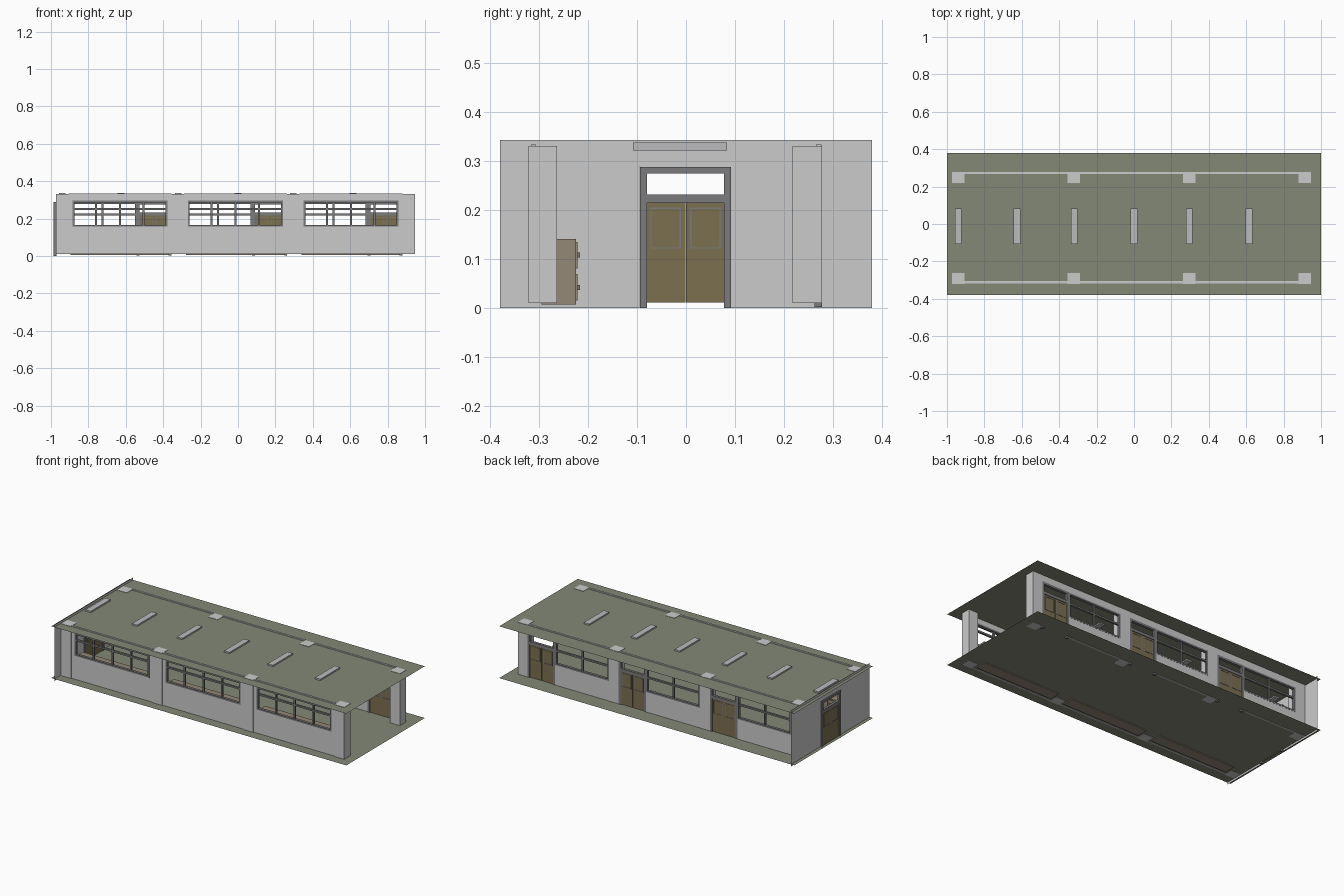
import bpy, bmesh
from mathutils import Vector, Matrix

if "Cube" in bpy.data.objects:
    bpy.data.objects.remove(bpy.data.objects["Cube"])


def mat(name, c):
    m = bpy.data.materials.new(name)
    m.diffuse_color = (*c, 1)
    m.use_nodes = True
    m.node_tree.nodes["Principled BSDF"].inputs["Base Color"].default_value = m.diffuse_color
    return m


OLIVE = mat("olive", (0.23, 0.25, 0.18))
BROWN = mat("door_brown", (0.20, 0.16, 0.08))
BEIGE = mat("locker_beige", (0.30, 0.25, 0.18))
FRAME = mat("frame_grey", (0.2, 0.2, 0.21))
LAMP = mat("lamp_grey", (0.5, 0.5, 0.52))


def boxes(name, items, material=None):
    """One object from boxes given as (x0, x1, y0, y1, z0, z1)."""
    bm = bmesh.new()
    for x0, x1, y0, y1, z0, z1 in items:
        c = Vector((x0 + x1, y0 + y1, z0 + z1)) / 2
        s = Matrix.Diagonal((x1 - x0, y1 - y0, z1 - z0, 1))
        bmesh.ops.create_cube(bm, size=1, matrix=Matrix.Translation(c) @ s)
    return finish(name, bm, material)


def sheet(name, quads, material=None):
    bm = bmesh.new()
    for q in quads:
        bm.faces.new([bm.verts.new(p) for p in q])
    return finish(name, bm, material)


def finish(name, bm, material):
    me = bpy.data.meshes.new(name)
    bm.to_mesh(me)
    bm.free()
    ob = bpy.data.objects.new(name, me)
    bpy.context.collection.objects.link(ob)
    if material:
        me.materials.append(material)
    return ob


def window(name, x0, x1, z0, z1, y, panes, bar_z):
    """Outer frame, transom bar and evenly spaced mullions."""
    t, d = 0.010, 0.008
    a, b = y - d, y + d
    parts = [(x0, x0 + t, a, b, z0, z1), (x1 - t, x1, a, b, z0, z1),
             (x0, x1, a, b, z0, z0 + t), (x0, x1, a, b, z1 - t, z1),
             (x0, x1, y - .006, y + .006, bar_z - .005, bar_z + .005)]
    for i in range(1, panes):
        x = x0 + (x1 - x0) * i / panes
        parts.append((x - .005, x + .005, y - .005, y + .005, z0, z1))
    boxes(name, parts, FRAME)


def double_door(name, matrix):
    """Door in the local xz plane, centred on x = 0, open transom above."""
    w, o = 0.0785, 0.093
    frame = boxes(name + "_frame", [
        (-o, -w, -.008, .008, 0, .288), (w, o, -.008, .008, 0, .288),
        (-w, w, -.008, .008, .2745, .288), (-w, w, -.008, .008, .214, .2316)], FRAME)
    leaves = boxes(name + "_leaves", [(-w, -.0005, -.004, .004, .011, .214),
                                      (.0005, w, -.004, .004, .011, .214)], BROWN)
    trim = []
    for a, b in ((-.072, -.009), (.009, .072)):
        for x0, x1, z0, z1 in ((a, a + .003, .121, .205), (b - .003, b, .121, .205),
                               (a, b, .121, .124), (a, b, .202, .205)):
            trim.append((x0, x1, -.006, .006, z0, z1))
    trims = boxes(name + "_panel_trim", trim, FRAME)
    for ob in (frame, leaves, trims):
        ob.data.transform(matrix)


# Floor and ceiling sheets
for name, z in (("floor", .012), ("ceiling", .329)):
    sheet(name, [[(-1, -.38, z), (1, -.38, z), (1, .38, z), (-1, .38, z)]], OLIVE)

# End wall sheet around its door
X = -.978
sheet("end_wall", [[(X, a, c), (X, b, c), (X, b, d), (X, a, d)] for a, b, c, d in
                   ((-.38, -.095, 0, .343), (.091, .38, 0, .343), (-.095, .091, .288, .343))])
double_door("end_door", Matrix.Translation((X, -.001, 0)) @ Matrix.Rotation(1.5707963, 4, 'Z'))

# Pillars
PX = [-.94, -.323, .295, .912]
boxes("pillars", [(x - .033, x + .033, a, b, .01, .331)
                  for x in PX for a, b in ((-.322, -.263), (.218, .278))])

# Ceiling lamps
boxes("ceiling_lamps", [(x - .018, x + .018, -.108, .084, .3214, .338)
                        for x in (-.94, -.625, -.32, 0, .295, .615)], LAMP)

# Three repeated bays
for n in range(3):
    x0, x1 = PX[n] + .033, PX[n + 1] - .033
    tag = f"_{n + 1}"

    # Front wall with window
    w0, w1, a, b = x0 + .022, x1 - .022, -.317, -.306
    boxes("front_wall" + tag, [(x0, x1, a, b, .01, .157), (x0, x1, a, b, .297, .334),
                               (x0, w0, a, b, .157, .297), (w1, x1, a, b, .157, .297)])
    window("front_window" + tag, w0, w1, .157, .297, -.312, 4, .252)

    # Back wall with window and double door
    d0, a, b = x1 - .186, .266, .277
    boxes("back_wall" + tag, [(x0, d0, a, b, .01, .135), (x0, x1, a, b, .288, .334)])
    window("back_window" + tag, x0, d0, .135, .288, .270, 2, .223)
    double_door("back_door" + tag, Matrix.Translation((x1 - .093, .270, 0.002)))

    # Lockers along the front wall
    l0, l1, cols = x0 + .012, x1 - .012, 6
    boxes("locker_body" + tag, [(l0, l1, -.295, -.225, .007, .141)], BEIGE)
    doors, knobs = [], []
    step = (l1 - l0) / cols
    for i in range(cols):
        for z in (.042, .108):
            u = l0 + i * step
            doors.append((u + .004, u + step - .004, -.226, -.222, z - .027, z + .027))
            knobs.append((u + step - .016, u + step - .010, -.222, -.217, z - .005, z + .005))
    boxes("locker_doors" + tag, doors, BEIGE)
    boxes("locker_knobs" + tag, knobs, FRAME)
